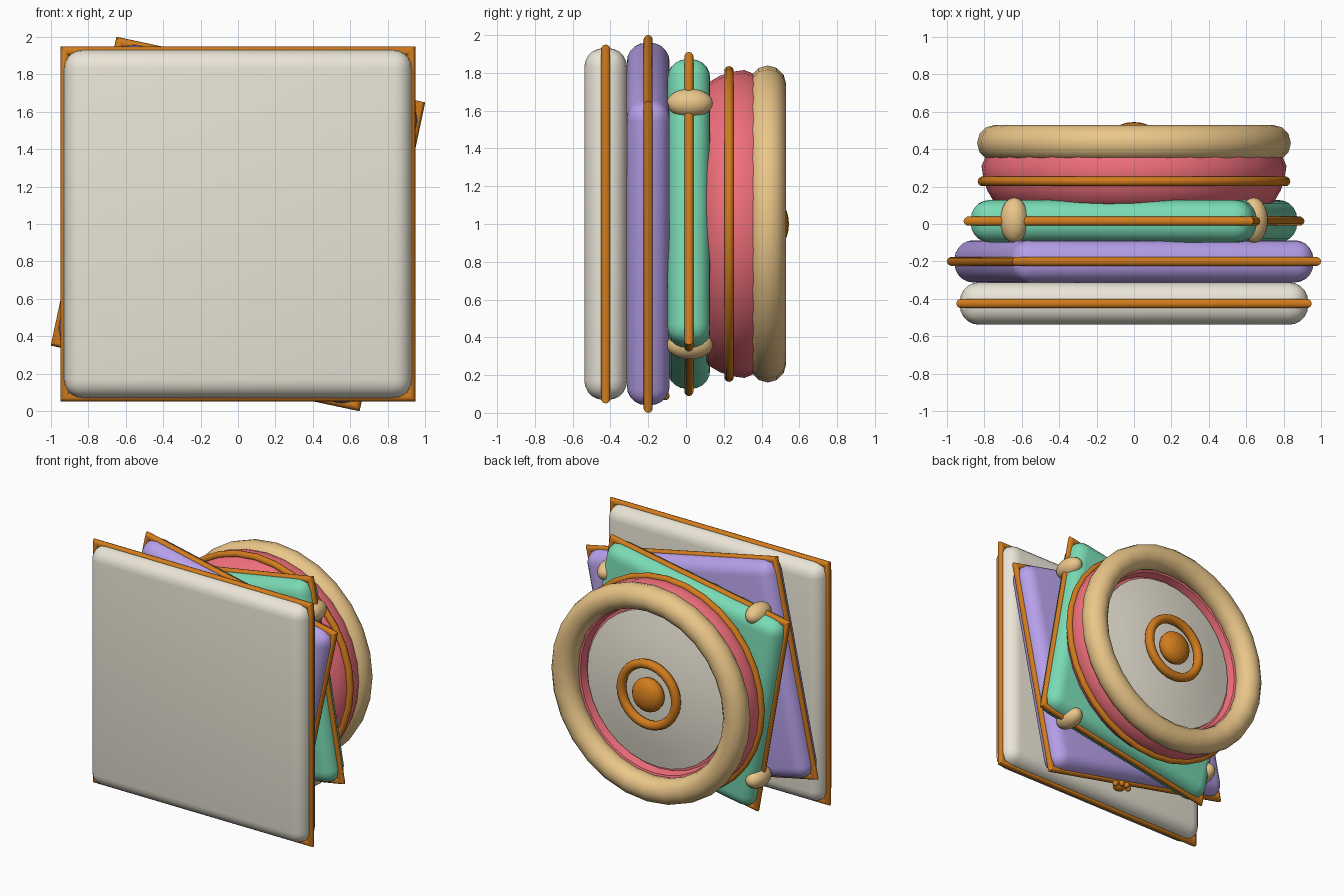
import bpy, bmesh
from math import sin, cos, pi, radians

if "Cube" in bpy.data.objects:
    bpy.data.objects.remove(bpy.data.objects["Cube"])


def mat(name, rgb):
    m = bpy.data.materials.new(name)
    m.diffuse_color = (*rgb, 1)
    m.use_nodes = True
    m.node_tree.nodes["Principled BSDF"].inputs["Base Color"].default_value = m.diffuse_color
    return m


CREAM = mat("cream", (0.82, 0.78, 0.67))
LILAC = mat("lilac", (0.47, 0.35, 0.82))
MINT = mat("mint", (0.19, 0.70, 0.46))
ROSE = mat("rose", (0.87, 0.16, 0.20))
TAN = mat("tan", (0.83, 0.57, 0.25))
AMBER = mat("amber", (0.64, 0.20, 0.012))


def smooth(ob, angle=40):
    bpy.ops.object.select_all(action='DESELECT')
    ob.select_set(True)
    bpy.context.view_layer.objects.active = ob
    bpy.ops.object.shade_smooth_by_angle(angle=radians(angle))


def finish(bm, name, material, loc, turn=0):
    bmesh.ops.recalc_face_normals(bm, faces=bm.faces)
    me = bpy.data.meshes.new(name)
    bm.to_mesh(me)
    bm.free()
    ob = bpy.data.objects.new(name, me)
    bpy.context.collection.objects.link(ob)
    ob.location = loc
    ob.rotation_euler = (0, radians(turn), 0)
    me.materials.append(material)
    smooth(ob)
    return ob


def bridge(bm, rings, closed):
    # skin consecutive vertex rings with quads
    n = len(rings[0])
    for i in range(len(rings) if closed else len(rings) - 1):
        a, b = rings[i], rings[(i + 1) % len(rings)]
        for j in range(n):
            k = (j + 1) % n
            bm.faces.new((a[j], a[k], b[k], b[j]))


def cushion(name, half, y, turn, material):
    # soft-edged square slab
    bm = bmesh.new()
    bmesh.ops.create_cube(bm, size=2)
    bmesh.ops.scale(bm, vec=(half, 0.113, half), verts=bm.verts)
    bmesh.ops.bevel(bm, geom=bm.edges[:], offset=0.1, segments=5,
                    profile=0.5, affect='EDGES')
    finish(bm, name, material, (0, y, 1), turn)
    # square piping with mitred corners
    bm = bmesh.new()
    h, r = half - 0.006, 0.025
    rings = []
    for sx, sz in ((-1, -1), (1, -1), (1, 1), (-1, 1)):
        rings.append([bm.verts.new((sx * (h + r * cos(a)), r * sin(a),
                                    sz * (h + r * cos(a))))
                      for a in (2 * pi * i / 10 for i in range(10))])
    bridge(bm, rings, True)
    finish(bm, name + "_piping", AMBER, (0, y, 1), turn)


def lathe(name, profile, material, segs=32, closed=False):
    # revolve (radius, y) points about the y axis at z = 1
    bm = bmesh.new()
    rings = [[bm.verts.new((r * cos(2 * pi * i / segs), y,
                            r * sin(2 * pi * i / segs)))
              for i in range(segs)] for r, y in profile]
    bridge(bm, rings, closed)
    if not closed:
        bm.faces.new(rings[0])
        bm.faces.new(rings[-1])
    finish(bm, name, material, (0, 0, 1))


def ring(name, major, minor, y, material, segs=32, sides=10):
    lathe(name, [(major + minor * cos(2 * pi * i / sides),
                  y + minor * sin(2 * pi * i / sides))
                 for i in range(sides)], material, segs, True)


def ball(name, loc, radii, material):
    bm = bmesh.new()
    bmesh.ops.create_uvsphere(bm, u_segments=20, v_segments=12, radius=1)
    bmesh.ops.scale(bm, vec=radii, verts=bm.verts)
    finish(bm, name, material, loc)


# three stacked square cushions
cushion("front_cushion", 0.931, -0.425, 0, CREAM)
cushion("middle_cushion", 0.825, -0.2, 12, LILAC)
cushion("back_cushion", 0.768, 0.015, -10, MINT)

# corner tufts on the back cushion
for sx in (-1, 1):
    for sz in (-1, 1):
        ball("corner_tuft", (sx * 0.64, 0.02, 1 + sz * 0.64),
             (0.076, 0.122, 0.076), TAN)

# round drum with a recessed back
lathe("round_cushion", [(0.70, 0.09), (0.75, 0.12), (0.785, 0.18),
                        (0.805, 0.24), (0.815, 0.31), (0.79, 0.37),
                        (0.70, 0.41), (0.64, 0.39), (0.625, 0.33)], ROSE)
ring("round_cushion_piping", 0.81, 0.026, 0.228, AMBER)
ring("rim_roll", 0.742, 0.097, 0.433, TAN, 28, 12)

# shallow domed back panel with button and ring
lathe("back_panel", [(0.605, 0.32), (0.605, 0.355), (0.45, 0.385),
                     (0.28, 0.41), (0.1, 0.42)], CREAM)
ring("button_ring", 0.236, 0.035, 0.46, AMBER)
ball("button", (0, 0.465, 1), (0.13, 0.08, 0.13), AMBER)

# little paw charm under the middle cushion
ball("paw_pad", (0, -0.17, 0.095), (0.05, 0.045, 0.03), AMBER)
for x, y in ((-0.06, -0.14), (-0.02, -0.11), (0.025, -0.11), (0.06, -0.14)):
    ball("paw_toe", (x, y, 0.09), (0.023, 0.023, 0.023), AMBER)
